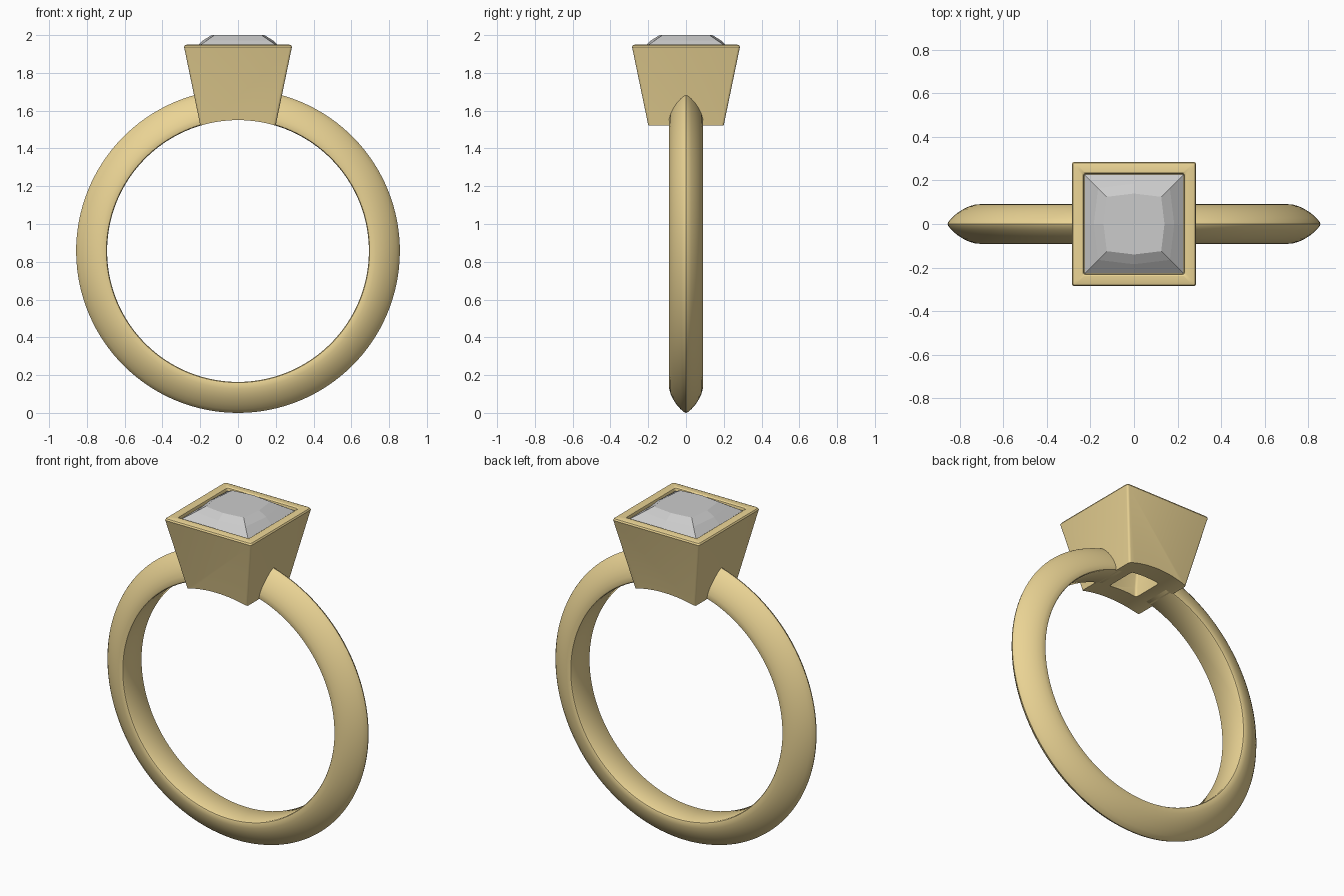
import bpy, bmesh
from math import sin, cos, pi, asin

if "Cube" in bpy.data.objects:
    bpy.data.objects.remove(bpy.data.objects["Cube"])

CZ, R_IN, R_OUT = 0.857, 0.693, 0.857

gold = bpy.data.materials.new("gold")
gold.diffuse_color = (0.83, 0.66, 0.30, 1)
gold.use_nodes = True
gold.node_tree.nodes["Principled BSDF"].inputs["Base Color"].default_value = gold.diffuse_color


def loft(name, rings, mat=None, wrap=False, caps=True):
    """Skin a list of equal-length vertex rings."""
    bm = bmesh.new()
    rows = [[bm.verts.new(p) for p in ring] for ring in rings]
    pairs = list(zip(rows, rows[1:]))
    if wrap:
        pairs.append((rows[-1], rows[0]))
    for a, b in pairs:
        n = len(a)
        for i in range(n):
            j = (i + 1) % n
            bm.faces.new((a[i], a[j], b[j], b[i]))
    if caps and not wrap:
        bm.faces.new(rows[0])
        bm.faces.new(rows[-1])
    bmesh.ops.recalc_face_normals(bm, faces=bm.faces)
    mesh = bpy.data.meshes.new(name)
    bm.to_mesh(mesh)
    bm.free()
    ob = bpy.data.objects.new(name, mesh)
    bpy.context.collection.objects.link(ob)
    if mat:
        mesh.materials.append(mat)
    return ob


def select(ob):
    bpy.ops.object.select_all(action='DESELECT')
    ob.select_set(True)
    bpy.context.view_layer.objects.active = ob


def rounded_square(h, z, r=0.012, steps=4):
    pts = []
    for k, (sx, sy) in enumerate(((1, 1), (-1, 1), (-1, -1), (1, -1))):
        for i in range(steps + 1):
            a = (k + i / steps) * pi / 2
            pts.append((sx * (h - r) + r * cos(a), sy * (h - r) + r * sin(a), z))
    return pts


# Band: pointed-arch section swept round, ending inside the setting walls
half = [(0.082, R_IN), (0.088, 0.697), (0.091, 0.706), (0.089, 0.73), (0.081, 0.758),
        (0.068, 0.785), (0.050, 0.813), (0.028, 0.838), (0.010, 0.853)]
section = half + [(0, R_OUT)] + [(-y, r) for y, r in reversed(half)]
gap, N = asin(0.15 / R_IN), 120
rings = []
for i in range(N + 1):
    a = gap + (2 * pi - 2 * gap) * i / N
    rings.append([(r * sin(a), y, CZ + r * cos(a)) for y, r in section])
band = loft("band", rings, gold)
select(band)
bpy.ops.object.shade_smooth_by_angle(angle=0.6)

# Setting: hollow tapered square box with rounded rim and stone seat
profile = [(0.193, 1.49), (0.283, 1.925), (0.286, 1.937), (0.281, 1.946), (0.270, 1.95),
           (0.240, 1.95), (0.233, 1.945), (0.230, 1.935), (0.230, 1.90), (0.195, 1.88),
           (0.095, 1.60), (0.095, 1.49)]
setting = loft("setting", [rounded_square(h, z) for h, z in profile], gold, wrap=True)

# Finger hole trims the underside of the setting to the band's inner curve
bpy.ops.mesh.primitive_cylinder_add(vertices=160, radius=R_IN, depth=1,
                                    location=(0, 0, CZ), rotation=(pi / 2, 0, 0))
cutter = bpy.context.object
cutter.name = "finger_cutter"
select(setting)
mod = setting.modifiers.new("finger_hole", 'BOOLEAN')
mod.operation, mod.solver, mod.object = 'DIFFERENCE', 'EXACT', cutter
bpy.ops.object.modifier_apply(modifier=mod.name)
bpy.data.objects.remove(cutter)
bpy.ops.object.shade_smooth_by_angle(angle=0.5)


# Stone: faceted square cut, each ring given by corner and mid-side distance
def facet_ring(c, m, z):
    return [(c, c, z), (0, m, z), (-c, c, z), (-m, 0, z),
            (-c, -c, z), (0, -m, z), (c, -c, z), (m, 0, z)]


loft("stone", [facet_ring(*p) for p in (
    (0.004, 0.004, 1.64), (0.115, 0.12, 1.78), (0.227, 0.227, 1.91),
    (0.227, 0.227, 1.93), (0.165, 0.185, 1.972), (0.125, 0.14, 2.0))])
